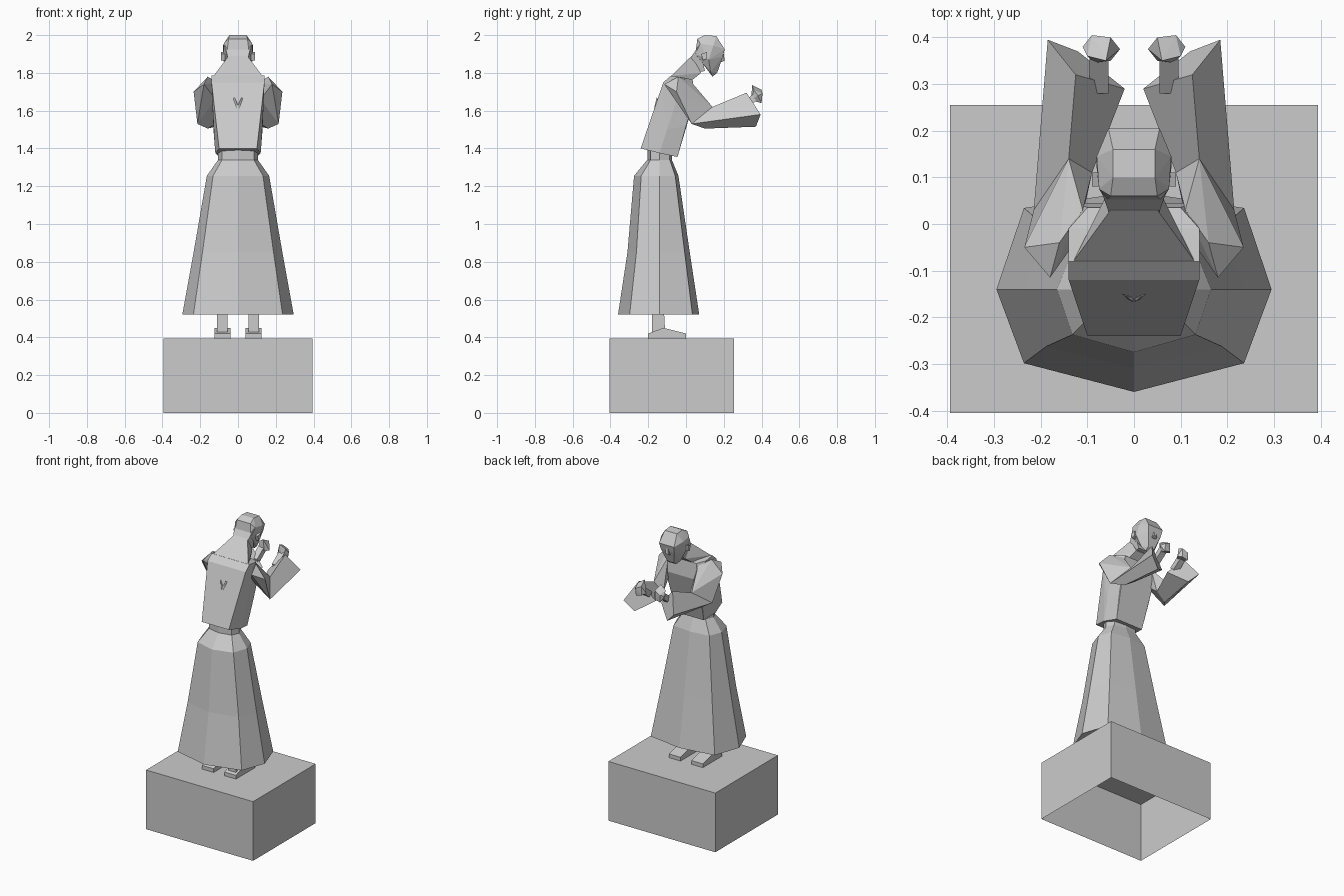
import bpy
import bmesh
from mathutils import Vector

# Remove the default object only
default_cube = bpy.data.objects.get("Cube")
if default_cube is not None:
    bpy.data.objects.remove(default_cube, do_unlink=True)

# One plain stone colour for the whole figure
stone = bpy.data.materials.new("stone_grey")
stone.use_nodes = True
stone_colour = (.6, .6, .6, 1)
stone.diffuse_color = stone_colour
stone.node_tree.nodes["Principled BSDF"].inputs["Base Color"].default_value = stone_colour


def finish(name, mesh_builder):
    """Recalculate normals, then store the bmesh as a flat shaded object."""
    bmesh.ops.recalc_face_normals(mesh_builder, faces=mesh_builder.faces[:])
    mesh = bpy.data.meshes.new(name)
    mesh_builder.to_mesh(mesh)
    mesh_builder.free()
    mesh.materials.append(stone)
    created = bpy.data.objects.new(name, mesh)
    bpy.context.collection.objects.link(created)
    return created


def flip(points):
    """Mirror points across the middle plane."""
    return [(-x, y, z) for x, y, z in points]


def faceted(name, points):
    """Make a chiselled block wrapped tightly around its corner points."""
    builder = bmesh.new()
    corners = [builder.verts.new(Vector(point)) for point in points]
    result = bmesh.ops.convex_hull(builder, input=corners)
    unused = [item for item in result["geom_interior"] if isinstance(item, bmesh.types.BMVert)]
    bmesh.ops.delete(builder, geom=unused, context="VERTS")
    bmesh.ops.dissolve_limit(builder, angle_limit=.03, verts=builder.verts[:], edges=builder.edges[:])
    return finish(name, builder)


def centred(name, half_points):
    """Block that is symmetric about the middle plane."""
    return faceted(name, half_points + flip(half_points))


def pair(name, points):
    """One block on each side of the body."""
    faceted("left_" + name, points)
    faceted("right_" + name, flip(points))


def loft(name, rings):
    """Join equally sized rings with quads and close both ends."""
    builder = bmesh.new()
    loops = [[builder.verts.new(point) for point in ring] for ring in rings]
    for lower, upper in zip(loops, loops[1:]):
        for index in range(len(lower)):
            following = (index + 1) % len(lower)
            builder.faces.new((lower[index], lower[following], upper[following], upper[index]))
    builder.faces.new(loops[0])
    builder.faces.new(loops[-1])
    return finish(name, builder)


def waist_ring(width, back, front, height):
    """Eight sided ring around the body axis, pleated at back and front."""
    half_outline = [(0, -1), (.8, -.72), (1, 0), (.8, .83), (0, 1)]
    outline = half_outline + [(-x, y) for x, y in half_outline[-2:0:-1]]
    return [(x * width, y * (back if y < 0 else front) - .14, height) for x, y in outline]


# Pedestal: a box with an open underside
builder = bmesh.new()
bmesh.ops.create_cube(builder, size=1)
for vert in builder.verts:
    vert.co = (vert.co.x * .79, vert.co.y * .66 - .075, (vert.co.z + .5) * .395)
underside = [face for face in builder.faces if face.calc_center_median().z < .01]
bmesh.ops.delete(builder, geom=underside, context="FACES_ONLY")
pedestal = finish("pedestal", builder)

# Long flared skirt and the belt above it
loft("skirt", [
    waist_ring(.295, .22, .21, .52),
    waist_ring(.235, .17, .16, .85),
    waist_ring(.165, .135, .1, 1.255),
    waist_ring(.105, .065, .065, 1.34),
])
loft("belt", [waist_ring(.105, .065, .065, height) for height in (1.34, 1.41)])

# Feet and ankles
pair("foot", [(x, y, z) for x in (.04, .125)
              for y, z in ((-.2, .395), (0, .395), (0, .42), (-.12, .45), (-.2, .42))])
pair("ankle", [(x, y, z) for x in (.055, .11)
               for y, z in ((-.18, .42), (-.11, .42), (-.18, .6), (-.12, .6))])

# Jacket body leaning forward, from hem to shoulders
centred("torso", [
    (.1, -.24, 1.4), (.12, -.14, 1.375), (.1, -.045, 1.355),
    (.115, 0, 1.52), (.13, -.1, 1.5),
    (.14, -.12, 1.75), (.12, .045, 1.66),
    (.14, -.08, 1.785), (.14, -.01, 1.775), (.1, .035, 1.765),
])

# Small crossed ornament on the back
pair("back_ornament", [(0, -.158, 1.63), (.004, -.165, 1.63), (.025, -.15, 1.665),
                       (.018, -.155, 1.67), (.003, -.17, 1.6), (0, -.16, 1.6)])

# Neck reaching forward to the head
centred("neck", [
    (.13, -.08, 1.783), (.07, .03, 1.76), (.045, 0, 1.84),
    (.05, .03, 1.89), (.05, .08, 1.8),
])
centred("nape", [(.045, 0, 1.84), (.07, .07, 1.95), (.045, .1, 1.81), (.04, .04, 1.8)])

# Bowed head with nose and ears
centred("head", [
    (.045, .1, 2), (.045, .16, 1.995), (.05, .06, 1.98),
    (.075, .075, 1.955), (.08, .145, 1.945), (.055, .205, 1.925),
    (.08, .12, 1.87), (.05, .195, 1.885), (.05, .13, 1.805),
    (.025, .165, 1.8), (.025, .14, 1.78), (.06, .05, 1.9),
])
centred("nose", [(.008, .2, 1.9), (.016, .195, 1.86), (.01, .205, 1.865), (.012, .17, 1.85)])
pair("ear", [(x, y, z) for x in (.07, .09)
             for y, z in ((.08, 1.9), (.11, 1.91), (.11, 1.875), (.09, 1.865))])

# Bent arms: upper sleeve, then a wide forearm sleeve
elbow = [(.14, .14, 1.62), (.215, .03, 1.53), (.16, .1, 1.505), (.09, .11, 1.55)]
pair("upper_sleeve", elbow + [
    (.16, -.04, 1.78), (.235, -.05, 1.7), (.18, -.115, 1.74), (.11, .03, 1.75), (.12, -.03, 1.66),
])
cuff = [(.125, .32, 1.695), (.185, .395, 1.58), (.12, .37, 1.515), (.02, .29, 1.58)]
loft("left_forearm_sleeve", [elbow, cuff])
loft("right_forearm_sleeve", [flip(elbow), flip(cuff)])

# Wrists and closed fists
pair("wrist", [(x, y, z) for x in (.055, .095)
               for y, z in ((.28, 1.63), (.29, 1.59), (.36, 1.69), (.37, 1.65))])
pair("fist", [
    (.03, .375, 1.66), (.05, .4, 1.65), (.09, .4, 1.64), (.11, .38, 1.68),
    (.1, .36, 1.71), (.06, .35, 1.735), (.05, .4, 1.71), (.09, .405, 1.69),
    (.05, .35, 1.66), (.085, .345, 1.655),
])
